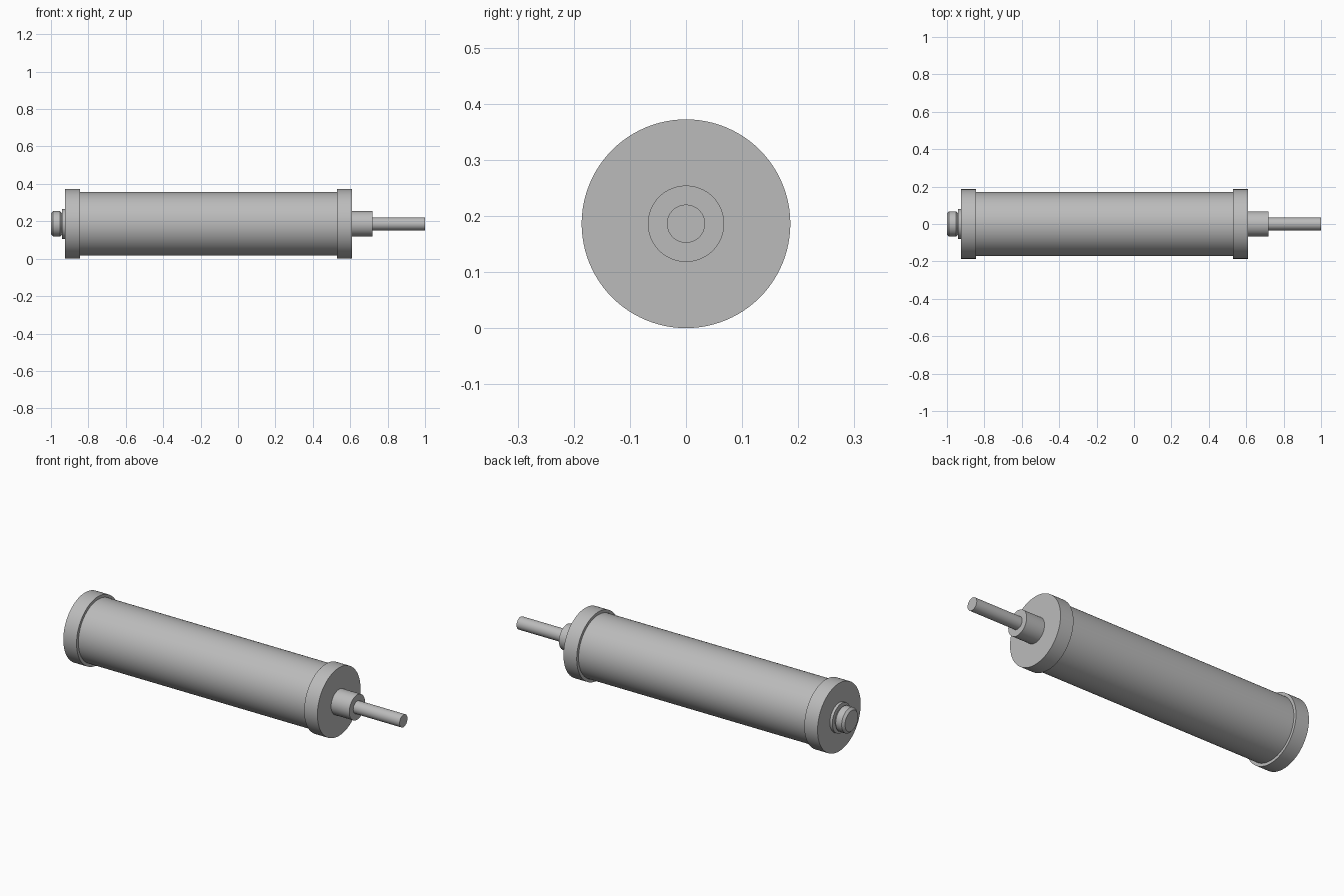
import bpy
import math

cube = bpy.data.objects.get("Cube")
if cube:
    bpy.data.objects.remove(cube, do_unlink=True)

AXIS_Z = 0.186

# One plain metal colour
metal = bpy.data.materials.new("grey_metal")
colour = (0.5, 0.5, 0.5, 1)
metal.use_nodes = True
metal.diffuse_color = colour
metal.node_tree.nodes["Principled BSDF"].inputs["Base Color"].default_value = colour


def cylinder(name, x0, x1, radius, chamfer=0):
    """Closed cylinder along x, optionally with chamfered ends."""
    bpy.ops.mesh.primitive_cylinder_add(
        vertices=96, radius=radius, depth=x1 - x0,
        location=((x0 + x1) / 2, 0, AXIS_Z), rotation=(0, math.pi / 2, 0))
    part = bpy.context.object
    part.name = name
    part.data.materials.append(metal)
    if chamfer:
        bevel = part.modifiers.new("chamfer", 'BEVEL')
        bevel.width = chamfer
        bevel.segments = 1
        bevel.limit_method = 'ANGLE'
        bpy.ops.object.modifier_apply(modifier=bevel.name)
    bpy.ops.object.shade_smooth_by_angle(angle=math.radians(30))
    return part


# Barrel and its two end caps
cylinder("barrel", -0.845, 0.53, 0.17)
cylinder("rear_cap", -0.925, -0.845, 0.186)
cylinder("front_cap", 0.53, 0.61, 0.186)

# Rear collar and chamfered plug
cylinder("rear_collar", -0.94, -0.925, 0.08)
cylinder("rear_plug", -1.0, -0.94, 0.068, chamfer=0.012)

# Rod guide and piston rod
cylinder("rod_guide", 0.61, 0.72, 0.068)
cylinder("piston_rod", 0.72, 1.0, 0.034)
